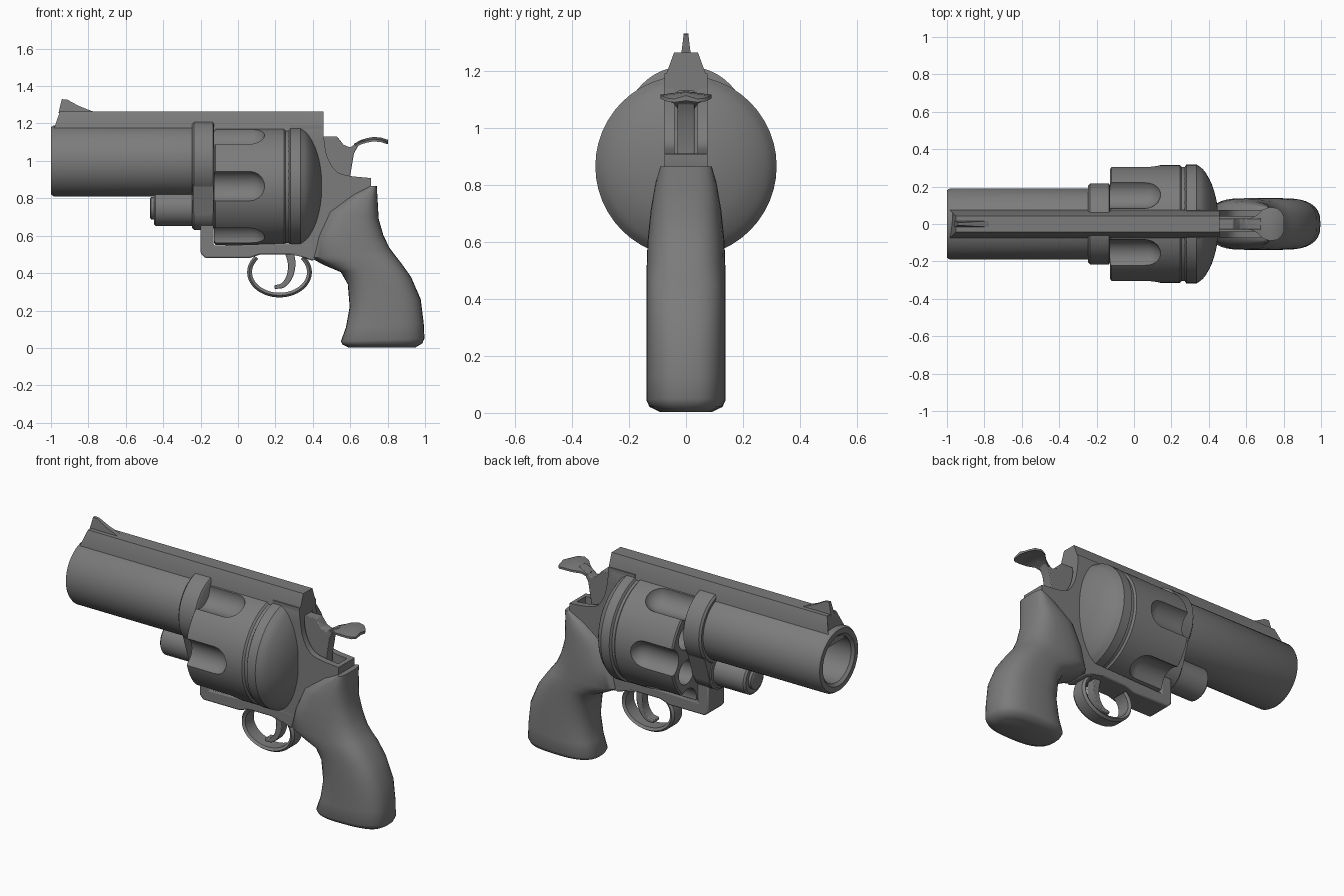
import bpy, bmesh, math
from mathutils import Vector

cube = bpy.data.objects.get("Cube")
if cube:
    bpy.data.objects.remove(cube, do_unlink=True)

metal = bpy.data.materials.new("dark grey")
metal.use_nodes = True
GREY = (0.2, 0.2, 0.2, 1)
metal.diffuse_color = GREY
metal.node_tree.nodes["Principled BSDF"].inputs["Base Color"].default_value = GREY


def finish(name, bm, angle=35, bevel=0):
    """Turn a bmesh into a shaded object."""
    bmesh.ops.remove_doubles(bm, verts=bm.verts, dist=0.0001)
    bmesh.ops.recalc_face_normals(bm, faces=bm.faces)
    me = bpy.data.meshes.new(name)
    bm.to_mesh(me)
    bm.free()
    me.materials.append(metal)
    ob = bpy.data.objects.new(name, me)
    bpy.context.collection.objects.link(ob)
    if bevel:
        mod = ob.modifiers.new("bevel", "BEVEL")
        mod.width, mod.segments, mod.limit_method = bevel, 2, "ANGLE"
    shade(ob, angle)
    return ob


def shade(ob, angle=35):
    bpy.ops.object.select_all(action="DESELECT")
    ob.select_set(True)
    bpy.context.view_layer.objects.active = ob
    bpy.ops.object.shade_smooth_by_angle(angle=math.radians(angle))


def loft(bm, rings, caps=True):
    """Skin a list of closed rings of points."""
    rows = [[bm.verts.new(p) for p in ring] for ring in rings]
    n = len(rows[0])
    for a, b in zip(rows, rows[1:]):
        for i in range(n):
            j = (i + 1) % n
            bm.faces.new((a[i], a[j], b[j], b[i]))
    if caps:
        bm.faces.new(rows[0])
        bm.faces.new(rows[-1])


def lathe(name, profile, z, y=0, seg=48):
    """Revolve (x, radius) pairs about a line along x."""
    bm = bmesh.new()
    turn = [2 * math.pi * i / seg for i in range(seg)]
    loft(bm, [[(x, y + r * math.cos(a), z + r * math.sin(a)) for a in turn]
              for x, r in profile])
    return finish(name, bm)


def prism(name, pts, half, bevel=0, top_half=None):
    """Extrude an (x, z) outline across y, optionally thinner at the top."""
    top_half = half if top_half is None else top_half
    lo, hi = min(p[1] for p in pts), max(p[1] for p in pts)
    width = lambda z: half + (top_half - half) * (z - lo) / (hi - lo)
    bm = bmesh.new()
    loft(bm, [[(x, s * width(z), z) for x, z in pts] for s in (-1, 1)])
    return finish(name, bm, bevel=bevel)


def cut(ob, cutter):
    cutter.hide_render = True
    mod = ob.modifiers.new("cut", "BOOLEAN")
    mod.object, mod.operation, mod.solver = cutter, "DIFFERENCE", "EXACT"
    bpy.context.view_layer.objects.active = ob
    bpy.ops.object.modifier_apply(modifier=mod.name)
    bpy.data.objects.remove(cutter, do_unlink=True)


def smooth_path(pts, steps=6):
    """Catmull-Rom curve through points."""
    v = [Vector(p) for p in pts]
    v = [2 * v[0] - v[1]] + v + [2 * v[-1] - v[-2]]
    out = []
    for a, b, c, d in zip(v, v[1:], v[2:], v[3:]):
        for i in range(steps):
            t = i / steps
            out.append(0.5 * (2 * b + (c - a) * t + (2 * a - 5 * b + 4 * c - d) * t * t
                              + (3 * b - a - 3 * c + d) * t ** 3))
    return out + [v[-2]]


# Barrel with open bore
lathe("barrel", [(-0.2, 0.19), (-0.985, 0.19), (-1, 0.18), (-1, 0.15), (-0.985, 0.135),
                 (-0.3, 0.135)], 1.0)

# Collar joining the barrel and the rod housing
for part, radius, z in (("barrel_collar", 0.217, 1.0), ("lower_collar", 0.125, 0.755)):
    lathe(part, [(-0.245, radius - 0.012), (-0.235, radius), (-0.135, radius),
                 (-0.127, radius - 0.012)], z)
prism("collar_web", [(-0.24, 0.72), (-0.13, 0.72), (-0.13, 0.9), (-0.24, 0.9)], 0.12,
      top_half=0.18)

# Rod housing under the barrel
lathe("rod_housing", [(-0.45, 0.085), (-0.44, 0.095), (-0.2, 0.095)], 0.747)
lathe("rod_tip", [(-0.47, 0.05), (-0.465, 0.06), (-0.42, 0.06)], 0.747)

# Fluted cylinder with six chambers
drum = lathe("cylinder", [(-0.127, 0.305), (-0.12, 0.315), (0.245, 0.315), (0.255, 0.305),
                          (0.275, 0.305)], 0.865, seg=60)
for k in range(6):
    a = math.radians(60 * k)
    tip = [(0.06 + 0.085 * math.sin(t), 0.085 * math.cos(t))
           for t in (0, 0.3, 0.6, 0.9, 1.2, 1.5)]
    cut(drum, lathe("flute_cutter", [(-0.3, 0.085)] + tip, 0.865 + 0.335 * math.sin(a),
                    0.335 * math.cos(a), 32))
    b = a + math.radians(30)
    cut(drum, lathe("chamber_cutter", [(-0.3, 0.07), (0.2, 0.07)],
                    0.865 + 0.205 * math.sin(b), 0.205 * math.cos(b), 24))
shade(drum)

# Domed recoil shield
dome = smooth_path([(0.335, 0.318), (0.375, 0.285), (0.415, 0.215), (0.442, 0.12),
                    (0.45, 0.03)], 4)
lathe("recoil_shield", [(0.268, 0.3), (0.28, 0.318)] + [tuple(p) for p in dome], 0.865)

# Top strap with sloped sides
bm = bmesh.new()
section = [(-0.076, 1.1), (-0.076, 1.17), (-0.042, 1.264), (0.042, 1.264), (0.076, 1.17),
           (0.076, 1.1)]
loft(bm, [[(-0.985 + max(0, z - 1.17) * 0.35, y, z) for y, z in section],
          [(0.457, y, z) for y, z in section]])
finish("top_strap", bm)

# Front sight
prism("front_sight", [(-0.96, 1.255), (-0.942, 1.33), (-0.912, 1.327), (-0.85, 1.293),
                      (-0.77, 1.262), (-0.77, 1.255)], 0.017, top_half=0.008)

# Lower frame and rear frame
prism("lower_frame", [(-0.2, 0.66), (-0.2, 0.505), (-0.175, 0.48), (0.06, 0.48), (0.12, 0.5),
                      (0.3, 0.5), (0.4, 0.465), (0.46, 0.55), (0.3, 0.56), (-0.13, 0.547),
                      (-0.13, 0.66)], 0.077, bevel=0.008)
curve = smooth_path([(0.457, 1.14), (0.475, 1.03), (0.52, 0.95), (0.585, 0.922),
                     (0.71, 0.908)], 4)
rear = prism("rear_frame", [(0.28, 1.19), (0.457, 1.19)] + [tuple(p) for p in curve] +
             [(0.71, 0.83), (0.6, 0.6), (0.42, 0.47), (0.28, 0.5)], 0.076)
cut(rear, prism("slot_cutter", [(0.44, 1.165), (0.8, 1.165), (0.8, 0.918), (0.685, 0.918),
                                (0.685, 0.85), (0.44, 0.85)], 0.04))
shade(rear)

# Hammer body and thumb spur
prism("hammer", [(0.43, 1.13), (0.53, 1.13), (0.565, 1.085), (0.6, 1.072), (0.64, 1.1),
                 (0.68, 1.118), (0.68, 1.1), (0.645, 1.085), (0.62, 1.04), (0.6, 0.92),
                 (0.6, 0.84), (0.43, 0.84)], 0.03, bevel=0.004)
bm = bmesh.new()
rings = []
for x, z, w in ((0.62, 1.085, 0.03), (0.655, 1.105, 0.045), (0.69, 1.116, 0.078),
                (0.725, 1.122, 0.09), (0.765, 1.118, 0.085), (0.79, 1.11, 0.065),
                (0.802, 1.107, 0.04)):
    rings.append([(x, -w, z - 0.018), (x, -w, z - 0.006), (x, 0, z + 0.006),
                  (x, w, z - 0.006), (x, w, z - 0.018), (x, 0, z - 0.012)])
loft(bm, rings)
finish("hammer_spur", bm)

# Trigger guard loop
bm = bmesh.new()
guard = []
for i in range(41):
    a = math.radians(140 + 260 * i / 40)
    c, s = math.cos(a), math.sin(a)
    guard.append([(0.222 + rx * c, y, 0.405 + rz * s)
                  for rx, rz, y in ((0.173, 0.135, -0.035), (0.173, 0.135, 0.035),
                                    (0.162, 0.124, 0.05), (0.147, 0.11, 0.04),
                                    (0.147, 0.11, -0.04), (0.162, 0.124, -0.05))])
loft(bm, guard)
finish("trigger_guard", bm)

# Hooked trigger
path = smooth_path([(0.27, 0.53), (0.287, 0.45), (0.275, 0.38), (0.24, 0.335), (0.195, 0.325)])
outer, inner = [], []
for i, p in enumerate(path):
    d = (path[min(i + 1, len(path) - 1)] - path[max(i - 1, 0)]).normalized()
    side = Vector((d.y, -d.x)) * (0.024 - 0.015 * i / len(path))
    outer.append(tuple(p + side))
    inner.append(tuple(p - side))
prism("trigger", outer + inner[::-1], 0.028, bevel=0.004)

# Grip: front x, front z, back x, back z, half width for each section
stations = [(0.70, 0.865, 0.742, 0.865, 0.09), (0.61, 0.825, 0.747, 0.78, 0.108),
            (0.48, 0.73, 0.752, 0.69, 0.124), (0.42, 0.6, 0.778, 0.6, 0.135),
            (0.39, 0.48, 0.81, 0.535, 0.138), (0.46, 0.443, 0.84, 0.495, 0.138),
            (0.55, 0.405, 0.875, 0.45, 0.138), (0.587, 0.34, 0.925, 0.38, 0.138),
            (0.597, 0.22, 0.977, 0.26, 0.138), (0.577, 0.11, 0.993, 0.13, 0.138),
            (0.55, 0.035, 0.997, 0.05, 0.138), (0.558, 0.018, 0.985, 0.024, 0.128),
            (0.59, 0.003, 0.95, 0.003, 0.09)]
bm = bmesh.new()
rings = []
for fx, fz, bx, bz, w in stations:
    mid, half = Vector((fx + bx, fz + bz)) / 2, Vector((bx - fx, bz - fz)) / 2
    ring = []
    for i in range(32):
        a = 2 * math.pi * i / 32
        c, s = math.cos(a), math.sin(a)
        p = mid + half * math.copysign(abs(c) ** 0.72, c)
        ring.append((p.x, w * math.copysign(abs(s) ** 0.72, s), p.y))
    rings.append(ring)
loft(bm, rings)
finish("grip", bm, angle=50)
